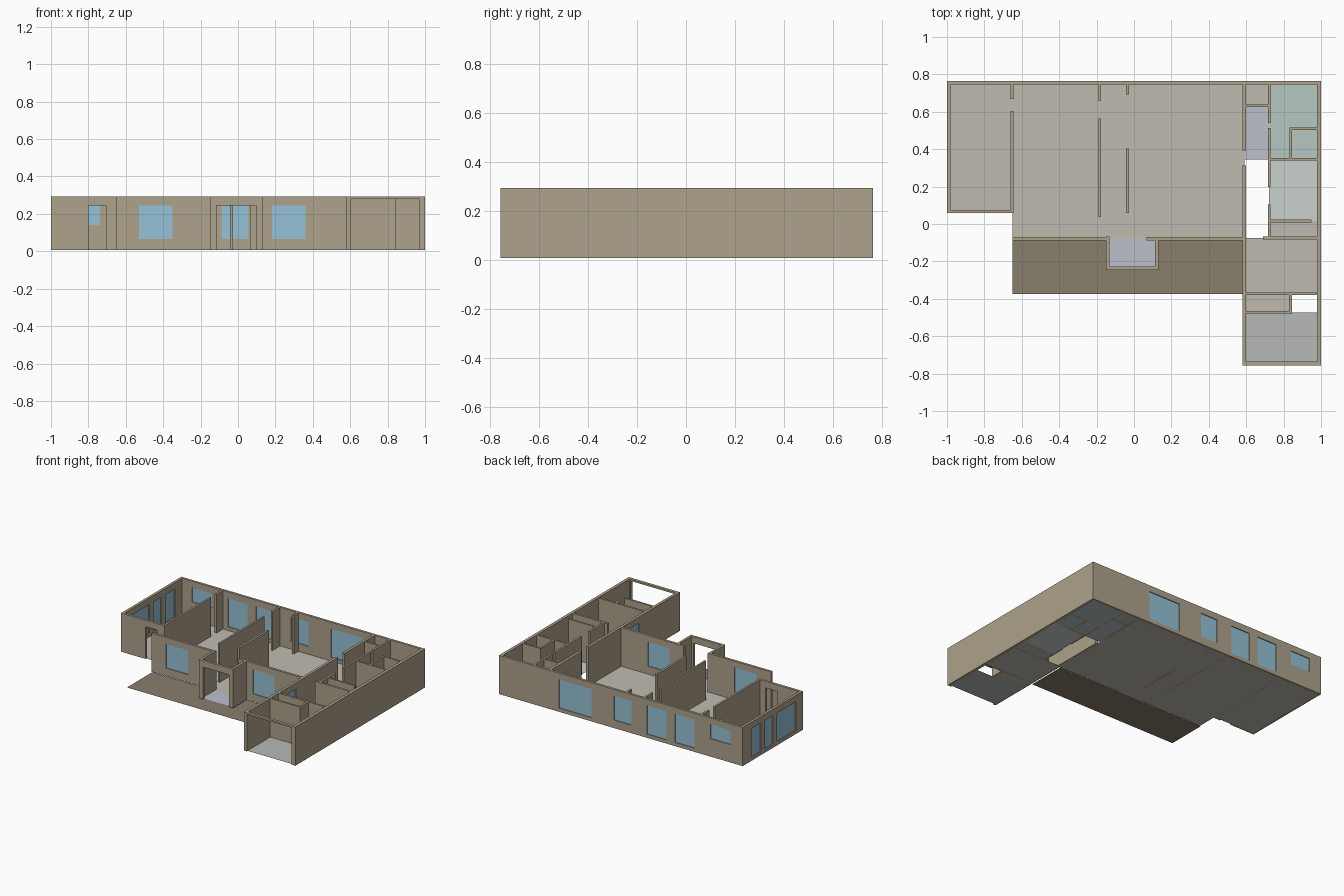
import bpy, bmesh

if "Cube" in bpy.data.objects:
    bpy.data.objects.remove(bpy.data.objects["Cube"])

Z0, Z1 = 0.007, 0.294      # wall base and top
HEAD = 0.246               # window and door head height


def material(name, rgb):
    m = bpy.data.materials.new(name)
    m.diffuse_color = (*rgb, 1)
    m.use_nodes = True
    m.node_tree.nodes["Principled BSDF"].inputs["Base Color"].default_value = m.diffuse_color
    return m


WALL = material("wall_paint", (0.42, 0.36, 0.26))
GLASS = material("window_glass", (0.30, 0.54, 0.68))
DECK = material("deck_wood", (0.25, 0.21, 0.15))
BEIGE = material("beige_floor", (0.52, 0.50, 0.44))
BLUE = material("hall_tile", (0.50, 0.53, 0.60))
TEAL = material("bath_tile", (0.47, 0.57, 0.54))
PALE = material("pale_tile", (0.59, 0.65, 0.61))
GREY = material("garage_concrete", (0.47, 0.49, 0.47))


def add_box(bm, x0, x1, y0, y1, z0, z1):
    vs = bmesh.ops.create_cube(bm, size=1)["verts"]
    for v in vs:
        v.co.x = x1 if v.co.x > 0 else x0
        v.co.y = y1 if v.co.y > 0 else y0
        v.co.z = z1 if v.co.z > 0 else z0


def finish(bm, name, mat):
    me = bpy.data.meshes.new(name)
    bm.to_mesh(me)
    bm.free()
    me.materials.append(mat)
    ob = bpy.data.objects.new(name, me)
    bpy.context.collection.objects.link(ob)


def wall(name, axis, a0, a1, b0, b1, openings=()):
    """Wall running along an axis; opening = (start, end, sill, head, glazed)."""
    bm = bmesh.new()

    def part(target, s, e, c0, c1, lo, hi):
        if e - s > 1e-4 and hi - lo > 1e-4:
            if axis == "x":
                add_box(target, s, e, c0, c1, lo, hi)
            else:
                add_box(target, c0, c1, s, e, lo, hi)

    pos = a0
    for i, (s, e, sill, head, glazed) in enumerate(sorted(openings)):
        part(bm, pos, s, b0, b1, Z0, Z1)
        part(bm, s, e, b0, b1, Z0, sill)
        part(bm, s, e, b0, b1, head, Z1)
        if glazed:
            g = bmesh.new()
            mid = (b0 + b1) / 2
            part(g, s, e, mid - 0.003, mid + 0.003, sill, head)
            finish(g, f"{name}_glass_{i + 1}", GLASS)
        pos = e
    part(bm, pos, a1, b0, b1, Z0, Z1)
    finish(bm, name, WALL)


def floor(name, x0, x1, y0, y1, mat, z=Z0):
    bm = bmesh.new()
    bm.faces.new([bm.verts.new(c) for c in
                  ((x0, y0, z), (x1, y0, z), (x1, y1, z), (x0, y1, z))])
    finish(bm, name, mat)


# outer walls with windows
wall("north_wall", "x", -1, 1, 0.746, 0.764, [
    (-0.90, -0.737, 0.14, HEAD, True), (-0.605, -0.443, 0.034, HEAD, True),
    (-0.373, -0.213, 0.034, HEAD, True), (-0.087, 0.055, 0.066, HEAD, True),
    (0.24, 0.507, 0.034, HEAD, True)])
wall("west_wall", "y", 0.058, 0.746, -1, -0.981, [
    (0.14, 0.363, 0.034, HEAD, True), (0.41, 0.50, 0.034, HEAD, True),
    (0.55, 0.66, 0.034, HEAD, True)])
wall("east_wall", "y", -0.757, 0.746, 0.978, 1)
wall("west_room_south_wall", "x", -0.981, -0.645, 0.058, 0.076,
     [(-0.80, -0.705, Z0, HEAD, False)])
wall("front_wall_left", "x", -0.65, -0.147, -0.087, -0.069,
     [(-0.53, -0.35, 0.066, HEAD, True)])
wall("front_wall_right", "x", 0.067, 0.58, -0.087, -0.069,
     [(0.182, 0.36, 0.066, HEAD, True)])
wall("wing_west_wall", "y", -0.736, 0.313, 0.58, 0.6,
     [(-0.28, -0.18, 0.066, HEAD, True)])
wall("garage_front_wall", "x", 0.58, 0.978, -0.757, -0.736,
     [(0.603, 0.97, Z0, 0.281, False)])

# entry porch
wall("porch_west_wall", "y", -0.228, -0.067, -0.149, -0.131)
wall("porch_east_wall", "y", -0.228, -0.087, 0.113, 0.131)
wall("porch_front_wall", "x", -0.149, 0.131, -0.246, -0.228,
     [(-0.115, 0.10, Z0, HEAD, False)])

# interior walls running front to back: x0, x1, then y spans
for i, (x0, x1, spans) in enumerate([
        (-0.66, -0.645, [(0.668, 0.746), (0.076, 0.605)]),
        (-0.191, -0.177, [(0.657, 0.746), (0.037, 0.565)]),
        (-0.043, -0.027, [(0.693, 0.746), (0.058, 0.403)]),
        (0.58, 0.6, [(0.394, 0.746)]),
        (0.716, 0.731, [(0.54, 0.746), (0.198, 0.513), (-0.067, 0.105)]),
        (0.832, 0.846, [(0.353, 0.503)]),
        (0.83, 0.844, [(-0.465, -0.38)])]):
    for j, (y0, y1) in enumerate(spans):
        wall(f"partition_long_{i + 1}_{j + 1}", "y", y0, y1, x0, x1)

# interior walls running side to side
for i, (x0, x1, y0, y1) in enumerate([
        (0.6, 0.716, 0.625, 0.639), (0.832, 0.978, 0.503, 0.517),
        (0.731, 0.978, 0.339, 0.353), (0.731, 0.95, 0.009, 0.023),
        (0.69, 0.978, -0.083, -0.067), (0.6, 0.975, -0.38, -0.365),
        (0.6, 0.844, -0.479, -0.465)]):
    wall(f"partition_cross_{i + 1}", "x", x0, x1, y0, y1)

# floors, with the two unfloored hall areas left open
floor("west_room_floor", -0.99, -0.65, 0.067, 0.755, BEIGE)
floor("main_floor", -0.65, 0.59, -0.078, 0.755, BEIGE)
floor("porch_floor", -0.14, 0.122, -0.237, -0.078, BLUE)
floor("closet_floor", 0.59, 0.723, 0.632, 0.755, BEIGE)
floor("hall_floor", 0.59, 0.723, 0.346, 0.632, BLUE)
floor("bathroom_floor", 0.723, 0.989, 0.346, 0.755, TEAL)
floor("laundry_floor", 0.723, 0.989, 0.016, 0.346, PALE)
floor("wardrobe_floor", 0.723, 0.989, -0.075, 0.016, BEIGE)
floor("bedroom_floor", 0.59, 0.989, -0.372, -0.075, BEIGE)
floor("store_floor", 0.59, 0.837, -0.472, -0.372, BEIGE)
floor("garage_floor", 0.59, 0.989, -0.746, -0.472, GREY)
floor("front_deck", -0.65, 0.58, -0.373, -0.078, DECK, z=0)
